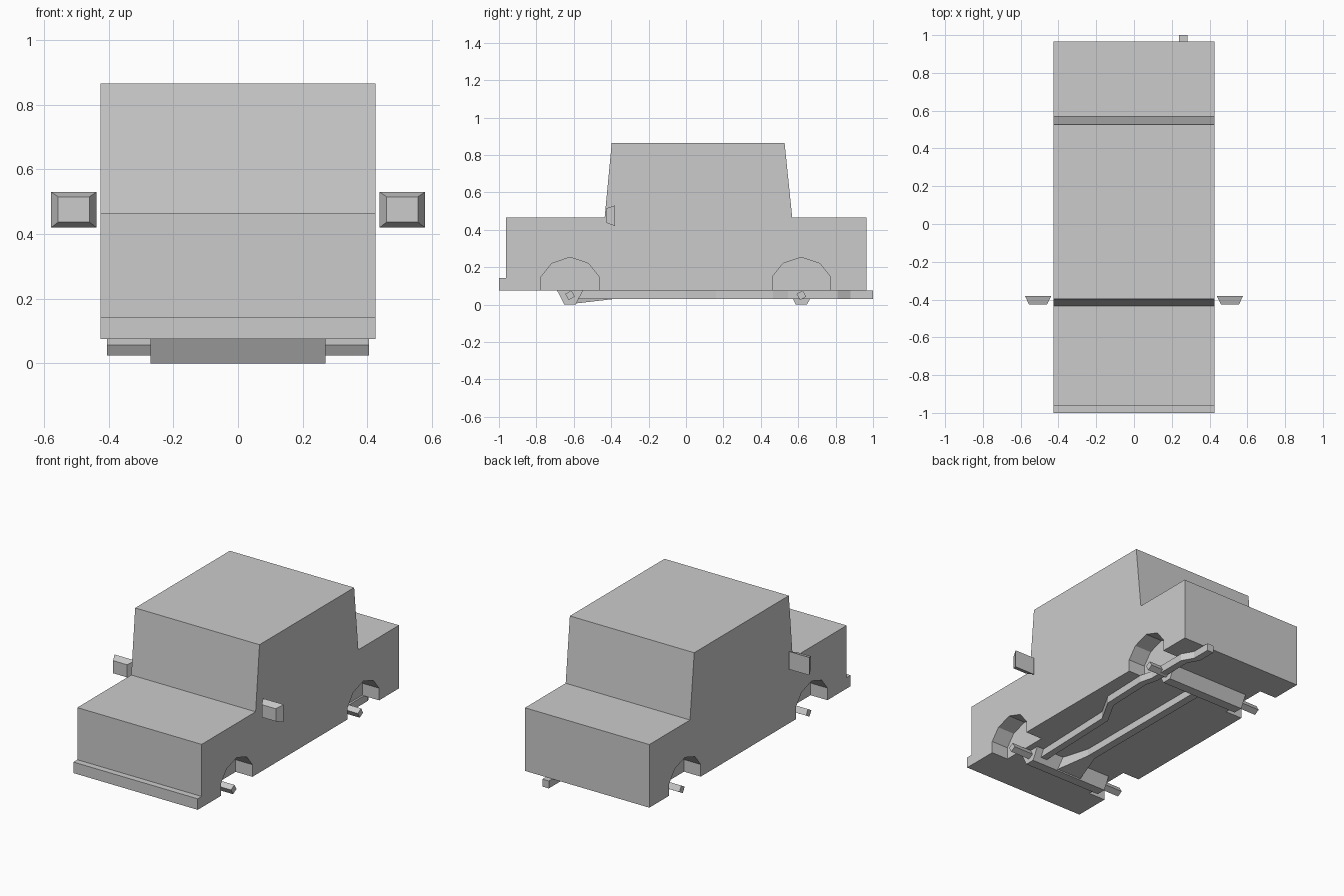
import bpy, bmesh
from math import radians
from mathutils import Vector

if "Cube" in bpy.data.objects:
    bpy.data.objects.remove(bpy.data.objects["Cube"])


def make_object(name, bm):
    bmesh.ops.recalc_face_normals(bm, faces=bm.faces)
    mesh = bpy.data.meshes.new(name)
    bm.to_mesh(mesh)
    bm.free()
    ob = bpy.data.objects.new(name, mesh)
    bpy.context.collection.objects.link(ob)
    return ob


def loft(name, rings):
    """Skin a list of equal-length rings and cap both ends."""
    bm = bmesh.new()
    loops = [[bm.verts.new(p) for p in r] for r in rings]
    n = len(loops[0])
    for a, b in zip(loops, loops[1:]):
        for i in range(n):
            j = (i + 1) % n
            bm.faces.new((a[i], a[j], b[j], b[i]))
    bm.faces.new(loops[0])
    bm.faces.new(loops[-1])
    return make_object(name, bm)


def extrude_x(name, profile, x0, x1):
    """Extrude a (y, z) side profile across x."""
    return loft(name, [[(x, y, z) for y, z in profile] for x in (x0, x1)])


def rect_y(y, cx, hx, z0, z1):
    return [(cx - hx, y, z0), (cx + hx, y, z0), (cx + hx, y, z1), (cx - hx, y, z1)]


HALF = 0.425
AXLES = {"front": -0.62, "rear": 0.617}

# Body: hood, cabin, trunk and bumper in one side profile
body = extrude_x("body", [
    (-1.0, 0.075), (-1.0, 0.143), (-0.962, 0.143), (-0.962, 0.465),
    (-0.435, 0.465), (-0.397, 0.865), (0.527, 0.865), (0.568, 0.465),
    (0.965, 0.465), (0.965, 0.075)], -HALF, HALF)

# Wheel arches cut into both sides
ARCH = [(-0.154, 0.0), (-0.154, 0.15), (-0.098, 0.22), (0, 0.253),
        (0.098, 0.22), (0.154, 0.15), (0.154, 0.0)]
for end, y in AXLES.items():
    for side in (-1, 1):
        cutter = extrude_x(f"{end}_arch_cutter", [(y + dy, z) for dy, z in ARCH],
                           side * 0.31, side * 0.6)
        cutter.hide_render = True
        cutter.hide_viewport = True
        mod = body.modifiers.new("arch", "BOOLEAN")
        mod.object = cutter
        mod.solver = "EXACT"

# Apply the cuts and drop the cutters
deps = bpy.context.evaluated_depsgraph_get()
cut_mesh = bpy.data.meshes.new_from_object(body.evaluated_get(deps))
body.modifiers.clear()
body.data = cut_mesh
for ob in [o for o in bpy.data.objects if "cutter" in o.name]:
    bpy.data.objects.remove(ob)

# Axles: a trapezoid housing with a tilted square stub at each end
for end, y in AXLES.items():
    extrude_x(f"{end}_axle_housing", [
        (y - 0.07, 0.077), (y - 0.03, 0.0), (y + 0.03, 0.0), (y + 0.07, 0.077)],
        -0.27, 0.27)
    stub = extrude_x(f"{end}_axle", [
        (-0.019, -0.019), (0.019, -0.019), (0.019, 0.019), (-0.019, 0.019)],
        -0.405, 0.405)
    stub.location = (0, y, 0.05)
    stub.rotation_euler.x = radians(30)

# Drive shaft, flaring down into the front axle
loft("drive_shaft", [rect_y(-0.60, 0, 0.09, 0.005, 0.077),
                     rect_y(-0.385, 0, 0.025, 0.03, 0.077),
                     rect_y(0.58, 0, 0.025, 0.03, 0.077)])

# Exhaust pipe swept along a bent path of (x, y)
path = [(0.20, -0.60), (0.22, 0.0), (0.31, 0.16), (0.32, 0.465),
        (0.30, 0.545), (0.30, 0.81), (0.26, 0.88), (0.26, 1.0)]
loft("exhaust_pipe", [rect_y(y, x, 0.022, 0.03, 0.076) for x, y in path])

# Door mirrors, tapered toward the front
for side, label in ((-1, "left"), (1, "right")):
    loft(f"{label}_mirror", [rect_y(-0.425, side * 0.508, 0.048, 0.437, 0.515),
                             rect_y(-0.38, side * 0.508, 0.07, 0.42, 0.53)])
